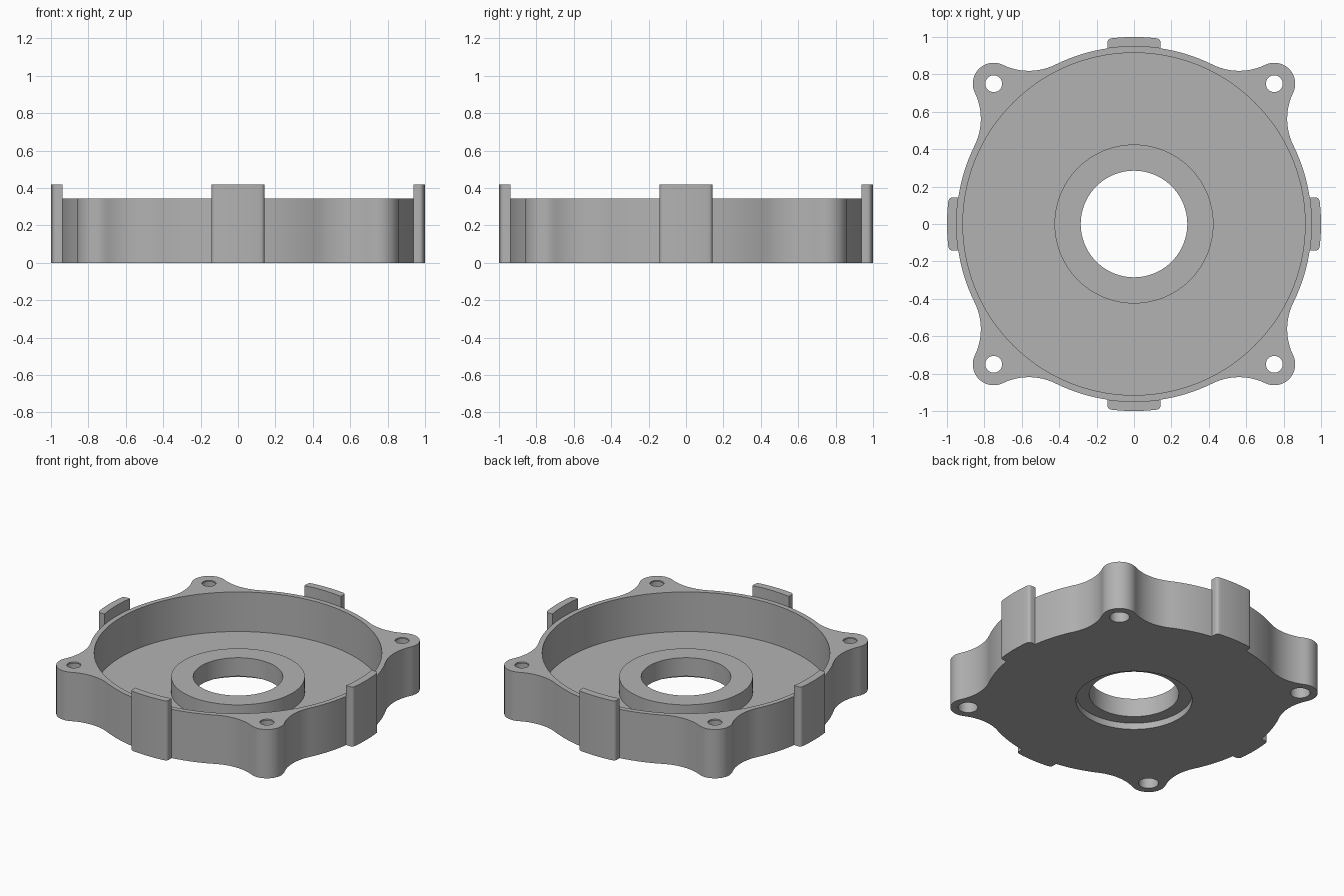
import bpy
import bmesh
import math
from mathutils import Vector, Matrix

old = bpy.data.objects.get("Cube")
if old:
    bpy.data.objects.remove(old, do_unlink=True)

grey = bpy.data.materials.new("plain grey")
grey.use_nodes = True
GREY = (0.45, 0.45, 0.45, 1)
grey.diffuse_color = GREY
grey.node_tree.nodes["Principled BSDF"].inputs["Base Color"].default_value = GREY

# Main dimensions
BODY_R, RIM_Z, FLOOR_Z = 0.95, 0.343, 0.065
EAR, EAR_R, BLEND_R = Vector((0.75, 0.75)), 0.112, 0.32
CAVITY_R, BOSS_R, BOSS_Z, BORE_R = 0.915, 0.425, 0.175, 0.285
TAB_R, TAB_HALF, TAB_Z = 1.0, 0.142, 0.418


def arc(centre, r, a, b, n):
    return [Vector(centre) + r * Vector((math.cos(t), math.sin(t)))
            for t in (a + (b - a) * i / n for i in range(n + 1))]


def prism(name, outline, z0, z1):
    """Extrude a counter-clockwise outline from z0 to z1."""
    bm = bmesh.new()
    face = bm.faces.new([bm.verts.new((p.x, p.y, z0)) for p in outline])
    top = bmesh.ops.extrude_face_region(bm, geom=[face])["geom"]
    verts = [g for g in top if isinstance(g, bmesh.types.BMVert)]
    bmesh.ops.translate(bm, verts=verts, vec=(0, 0, z1 - z0))
    bmesh.ops.recalc_face_normals(bm, faces=bm.faces)
    mesh = bpy.data.meshes.new(name)
    bm.to_mesh(mesh)
    bm.free()
    mesh.materials.append(grey)
    ob = bpy.data.objects.new(name, mesh)
    bpy.context.collection.objects.link(ob)
    return ob


def disc(name, r, z0, z1, centre=(0, 0), n=96):
    return prism(name, arc(centre, r, 0, math.tau, n)[:-1], z0, z1)


def select(ob):
    bpy.ops.object.select_all(action="DESELECT")
    ob.select_set(True)
    bpy.context.view_layer.objects.active = ob


def combine(target, tool, operation):
    select(target)
    mod = target.modifiers.new(operation.lower(), "BOOLEAN")
    mod.operation, mod.solver, mod.object = operation, "EXACT", tool
    bpy.ops.object.modifier_apply(modifier=mod.name)
    bpy.data.objects.remove(tool, do_unlink=True)


def smooth(ob):
    select(ob)
    bpy.ops.object.shade_smooth_by_angle(angle=math.radians(30))


# Outline: round body blended into four corner ears
a, b, d = BODY_R + BLEND_R, EAR_R + BLEND_R, EAR.length
phi = math.pi / 4 - math.acos((a * a + d * d - b * b) / (2 * a * d))
blend = a * Vector((math.cos(phi), math.sin(phi)))
to_ear = EAR - blend
turn = math.atan2(to_ear.y, to_ear.x)
half = arc((0, 0), BODY_R, 0, phi, 16)
half += arc(blend, BLEND_R, phi + math.pi, turn, 14)[1:]
half += arc(EAR, EAR_R, turn - math.pi, math.pi / 4, 12)[1:]
quarter = half + [Vector((p.y, p.x)) for p in reversed(half[1:-1])]
outline = [Matrix.Rotation(k * math.pi / 2, 2) @ p for k in range(4) for p in quarter]

# Housing with hollow cavity and raised centre boss
housing = prism("housing", outline, 0, RIM_Z)
combine(housing, disc("cavity", CAVITY_R, FLOOR_Z, 1, n=144), "DIFFERENCE")
combine(housing, disc("boss", BOSS_R, 0.03, BOSS_Z), "UNION")
combine(housing, disc("bore", BORE_R, -1, 1), "DIFFERENCE")
combine(housing, disc("underside_recess", 0.37, -1, 0.045), "DIFFERENCE")

# Screw holes, wide from below and narrow at the top skin
for sx in (-1, 1):
    for sy in (-1, 1):
        spot = (sx * EAR.x, sy * EAR.y)
        combine(housing, disc("screw_hole", 0.045, -1, 1, spot, 32), "DIFFERENCE")
        combine(housing, disc("wide_hole", 0.063, -1, RIM_Z - 0.01, spot, 32), "DIFFERENCE")
smooth(housing)

# Four locating tabs with rounded outer corners
CORNER = 0.022
inner_a = math.asin(TAB_HALF / BODY_R)
corner_y = TAB_HALF - CORNER
corner_x = math.sqrt((TAB_R - CORNER) ** 2 - corner_y ** 2)
corner_a = math.atan2(corner_y, corner_x)
upper = arc((corner_x, corner_y), CORNER, corner_a, math.pi / 2, 6)
lower = [Vector((p.x, -p.y)) for p in reversed(upper)]
outer = arc((0, 0), TAB_R, -corner_a, corner_a, 12)[1:-1]
inner = arc((0, 0), BODY_R - 0.001, inner_a, -inner_a, 12)
tab_outline = lower + outer + upper + inner
for k, side in enumerate(("left", "back", "right", "front")):
    rot = Matrix.Rotation(k * math.pi / 2, 2)
    smooth(prism(side + "_tab", [rot @ p for p in tab_outline], 0, TAB_Z))
